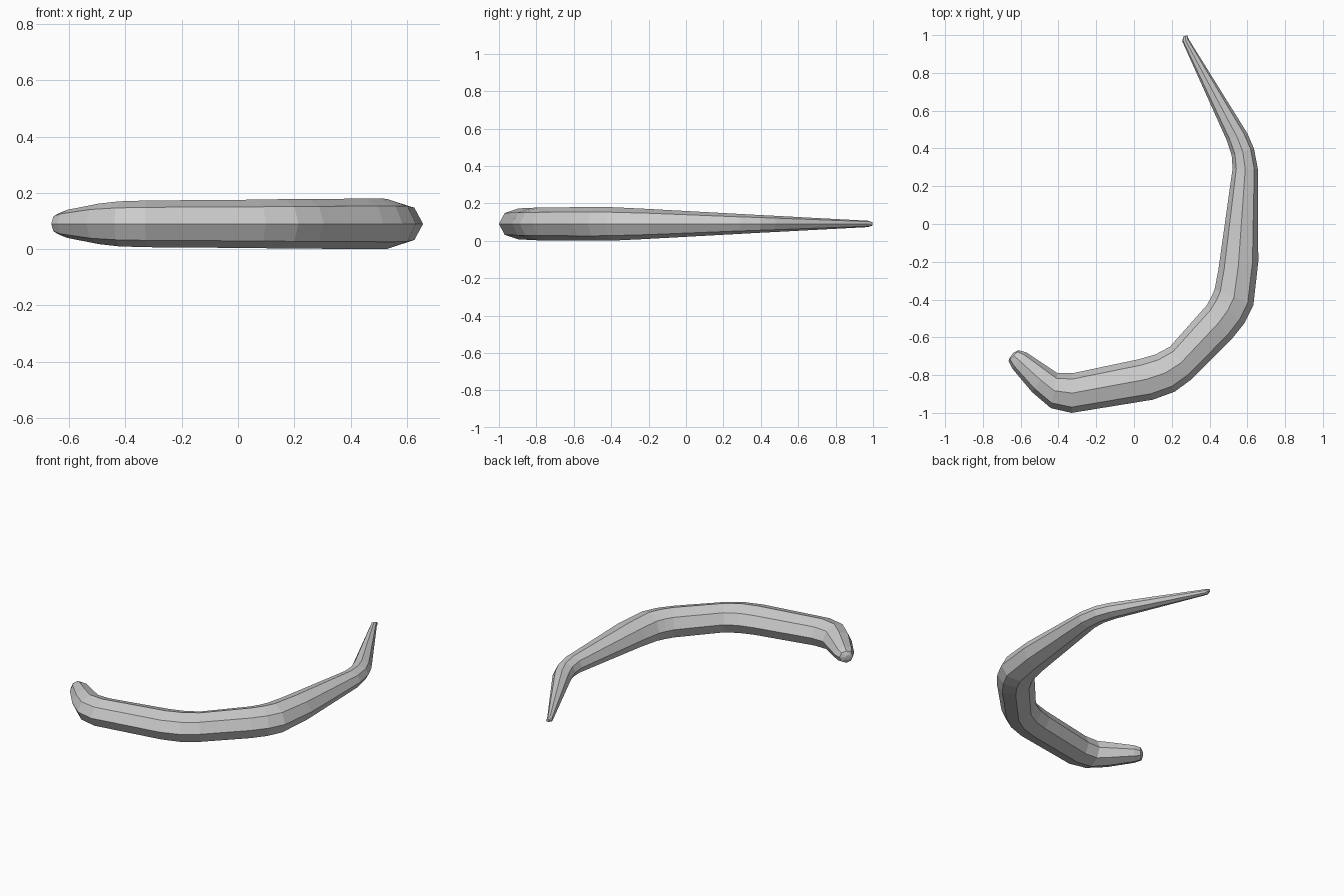
import bpy, bmesh, math
from mathutils import Vector

SIDES = 8
MID_Z = 0.09

# stations along the bend: outer x, y, inner x, y, half height
stations = [
    (-.658, -.708, -.640, -.683, .015),
    (-.664, -.725, -.610, -.668, .038),
    (-.643, -.767, -.570, -.680, .050),
    (-.540, -.890, -.450, -.760, .072),
    (-.440, -.975, -.405, -.790, .080),
    (-.330, -1.00, -.325, -.790, .083),
    (.100, -.930, .030, -.715, .086),
    (.215, -.888, .115, -.690, .088),
    (.305, -.822, .190, -.650, .088),
    (.517, -.610, .385, -.430, .090),
    (.585, -.525, .410, -.385, .090),
    (.632, -.430, .427, -.345, .089),
    (.658, -.200, .447, -.240, .081),
    (.656, .290, .522, .295, .053),
    (.635, .400, .517, .365, .048),
    (.600, .480, .490, .445, .044),
    (.290, .978, .255, .968, .017),
    (.283, .998, .263, .995, .009),
]

bm = bmesh.new()
rings = []
for ox, oy, ix, iy, hz in stations:
    outer, inner = Vector((ox, oy, MID_Z)), Vector((ix, iy, MID_Z))
    centre, half = (outer + inner) / 2, (outer - inner) / 2
    ring = []
    for k in range(SIDES):
        a = 2 * math.pi * k / SIDES
        ring.append(bm.verts.new(centre + half * math.cos(a) + Vector((0, 0, hz * math.sin(a)))))
    rings.append(ring)

# skin between neighbouring rings, then close both ends
for a, b in zip(rings, rings[1:]):
    for k in range(SIDES):
        n = (k + 1) % SIDES
        bm.faces.new((a[k], a[n], b[n], b[k]))
bm.faces.new(rings[0])
bm.faces.new(rings[-1])
bmesh.ops.recalc_face_normals(bm, faces=bm.faces)

mesh = bpy.data.meshes.new("curved_horn")
bm.to_mesh(mesh)
bm.free()
bpy.context.collection.objects.link(bpy.data.objects.new("curved_horn", mesh))
